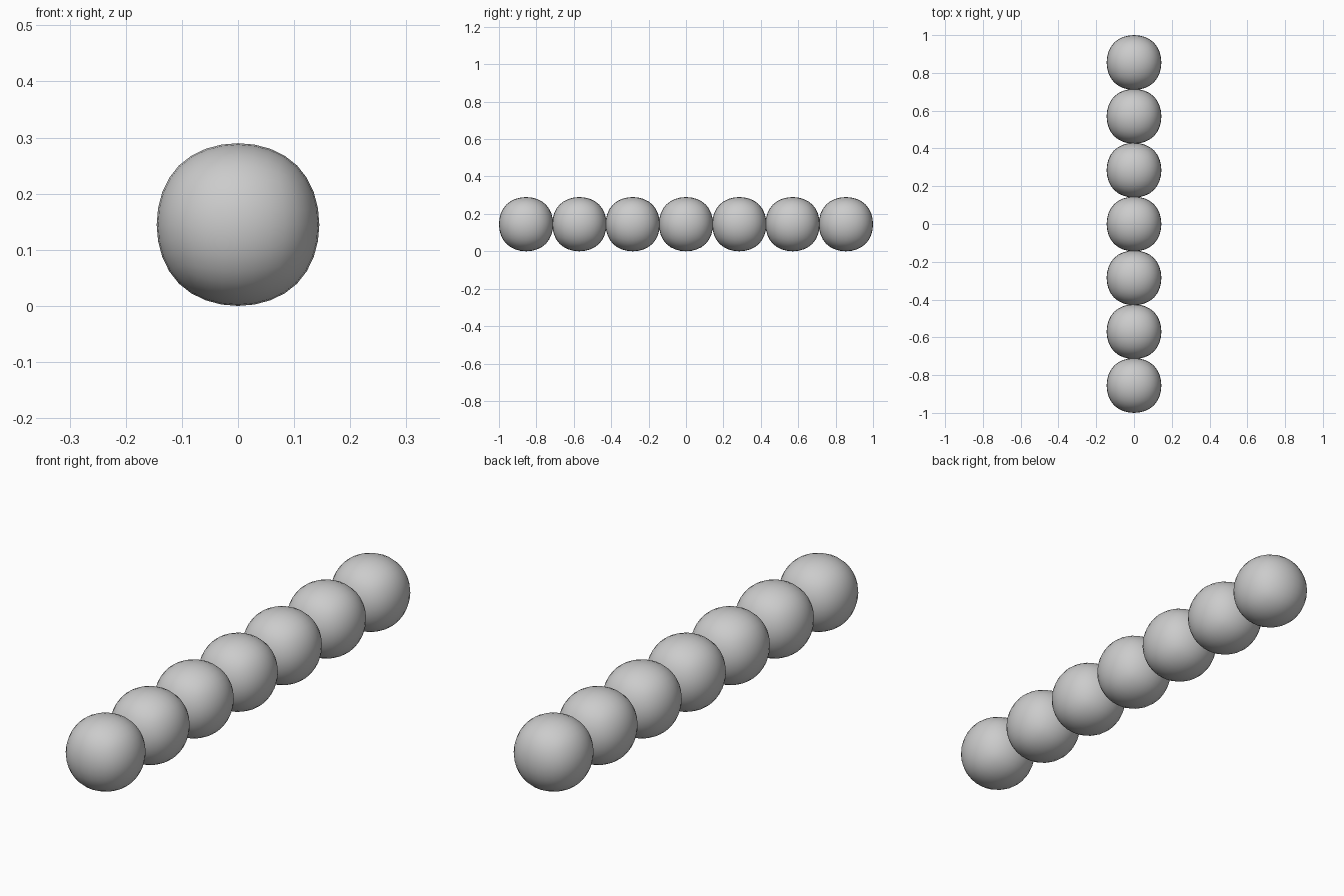
import bpy

if "Cube" in bpy.data.objects:
    bpy.data.objects.remove(bpy.data.objects["Cube"])

COUNT = 7
RADIUS = 0.145                       # half width of a finished ball
SPACING = (2 - 2 * RADIUS) / (COUNT - 1)


# Rounded bead: a cube smoothed by subdivision, sized to the exact half width
def add_bead(index):
    y = (index - (COUNT - 1) / 2) * SPACING
    bpy.ops.mesh.primitive_cube_add(size=1, location=(0, y, RADIUS))
    bead = bpy.context.object
    bead.name = f"bead_{index + 1}"
    mod = bead.modifiers.new("round", 'SUBSURF')
    mod.levels = mod.render_levels = 3
    bpy.ops.object.modifier_apply(modifier=mod.name)
    half = max(v.co.z for v in bead.data.vertices)
    for v in bead.data.vertices:
        v.co *= RADIUS / half
    bpy.ops.object.shade_smooth()


# Row of slightly overlapping beads along y
for i in range(COUNT):
    add_bead(i)
